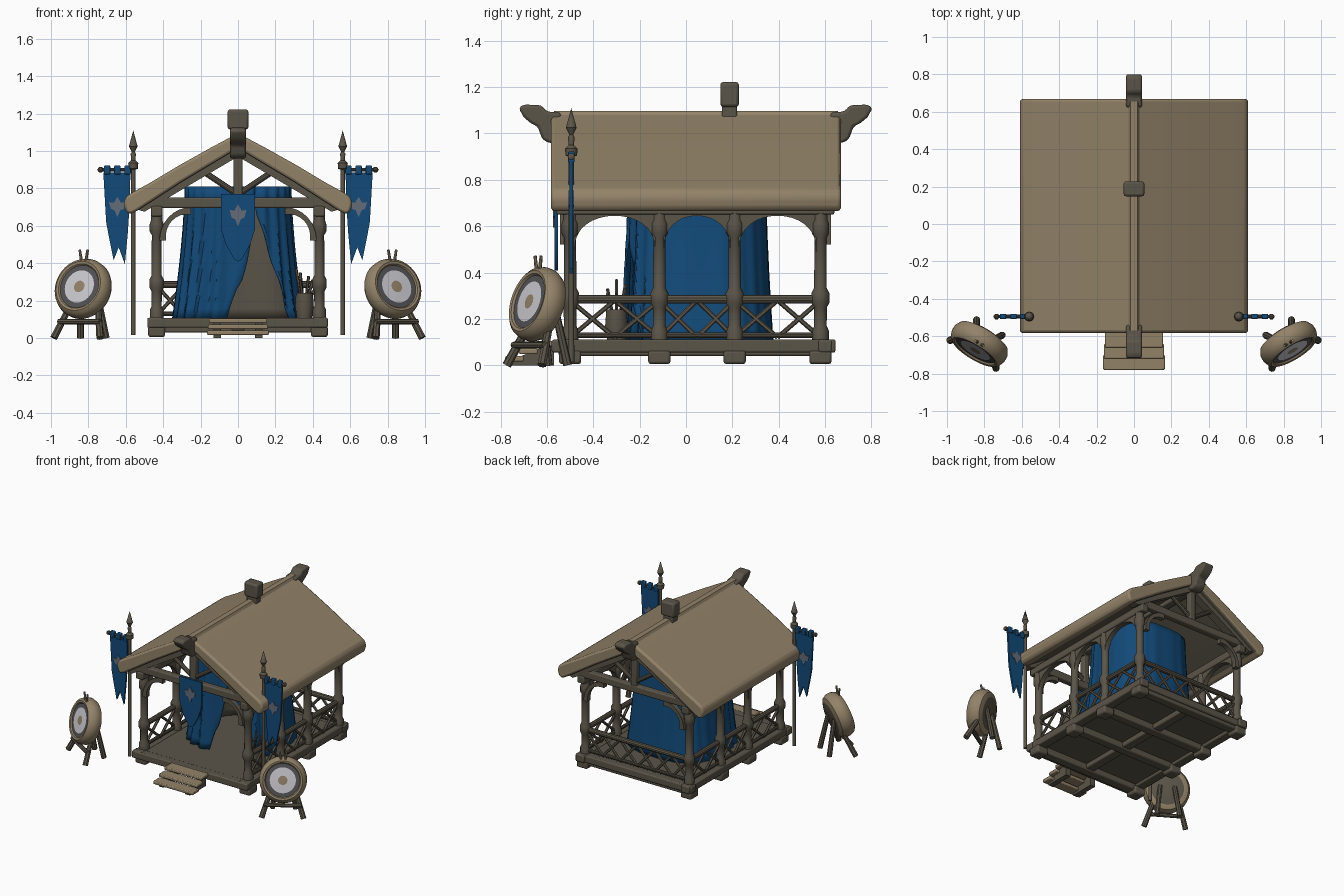
import bpy, bmesh, math
from mathutils import Vector, Matrix

if "Cube" in bpy.data.objects:
    bpy.data.objects.remove(bpy.data.objects["Cube"])

def mat(name, r, g, b):
    m = bpy.data.materials.new(name)
    m.diffuse_color = (r, g, b, 1)
    m.use_nodes = True
    m.node_tree.nodes["Principled BSDF"].inputs["Base Color"].default_value = m.diffuse_color
    return m

TAN = mat("thatch_tan", 0.29, 0.225, 0.14)
WOOD = mat("dark_wood", 0.105, 0.09, 0.066)
BLUE = mat("blue_cloth", 0.006, 0.068, 0.19)
WHITE = mat("target_white", 0.58, 0.58, 0.62)
SLATE = mat("slate_emblem", 0.13, 0.15, 0.19)
RING = mat("target_ring", 0.085, 0.085, 0.09)

def finish(name, bm, mats, bevel=0, thick=0):
    bmesh.ops.recalc_face_normals(bm, faces=bm.faces)
    me = bpy.data.meshes.new(name)
    bm.to_mesh(me)
    bm.free()
    for m in mats:
        me.materials.append(m)
    ob = bpy.data.objects.new(name, me)
    bpy.context.collection.objects.link(ob)
    if thick:
        md = ob.modifiers.new("thickness", 'SOLIDIFY')
        md.thickness = thick
    if bevel:
        md = ob.modifiers.new("soft_edges", 'BEVEL')
        md.width, md.segments, md.limit_method = bevel, 2, 'ANGLE'
    return ob

def box(name, x0, x1, y0, y1, z0, z1, m=WOOD, bevel=0.008):
    bm = bmesh.new()
    bmesh.ops.create_cube(bm, size=1)
    for v in bm.verts:
        v.co = Vector(((x0 + x1) / 2 + v.co.x * (x1 - x0), (y0 + y1) / 2 + v.co.y * (y1 - y0),
                       (z0 + z1) / 2 + v.co.z * (z1 - z0)))
    return finish(name, bm, [m], bevel)

def rod(name, a, b, r, r2=None, m=WOOD, n=10):
    a, b = Vector(a), Vector(b)
    bm = bmesh.new()
    bmesh.ops.create_cone(bm, cap_ends=True, segments=n, radius1=r, radius2=r if r2 is None else r2,
                          depth=(b - a).length)
    rot = (b - a).to_track_quat('Z', 'Y').to_matrix().to_4x4()
    bm.transform(Matrix.Translation((a + b) / 2) @ rot)
    return finish(name, bm, [m])

def prism(name, pts, axis, a, b, m=WOOD, bevel=0.0):
    # polygon (u, v) extruded along axis 'x' -> (y, z) or 'y' -> (x, z)
    put = (lambda u, v, d: (d, u, v)) if axis == 'x' else (lambda u, v, d: (u, d, v))
    bm = bmesh.new()
    lo = [bm.verts.new(put(u, v, a)) for u, v in pts]
    hi = [bm.verts.new(put(u, v, b)) for u, v in pts]
    bm.faces.new(lo)
    bm.faces.new(hi)
    for i in range(len(pts)):
        j = (i + 1) % len(pts)
        bm.faces.new((lo[i], lo[j], hi[j], hi[i]))
    return finish(name, bm, [m], bevel)

def lathe(name, prof, mats, matrix, n=32):
    # prof rows: radius, height, material index of the band that follows
    bm = bmesh.new()
    rings = [[bm.verts.new((r * math.cos(k * math.tau / n), r * math.sin(k * math.tau / n), h))
              for k in range(n)] for r, h, _ in prof]
    for i in range(len(prof) - 1):
        for k in range(n):
            q = (k + 1) % n
            f = bm.faces.new((rings[i][k], rings[i][q], rings[i + 1][q], rings[i + 1][k]))
            f.material_index = prof[i][2]
    bmesh.ops.remove_doubles(bm, verts=bm.verts, dist=1e-5)
    bm.transform(matrix)
    return finish(name, bm, mats)

# ---- roof: curved gable slab, wooden underside
half = [(0.0, 1.095), (0.15, 1.015), (0.32, 0.92), (0.47, 0.83), (0.565, 0.778), (0.6, 0.755), (0.612, 0.72),
        (0.6, 0.675), (0.575, 0.662), (0.54, 0.68), (0.3, 0.835), (0.0, 1.015)]
outline = half + [(-x, z) for x, z in half[-2:0:-1]]
roof = prism("roof", outline, 'y', -0.582, 0.668, TAN, 0.015)
roof.data.materials.append(WOOD)
for p in roof.data.polygons:
    if p.normal.z < -0.3 and abs(p.center.x) < 0.54:
        p.material_index = 1
prism("ridge_cap", [(-0.035, 1.07), (0.035, 1.07), (0.02, 1.097), (-0.02, 1.097)], 'y', -0.57, 0.655, TAN)
box("chimney_neck", -0.04, 0.04, 0.155, 0.22, 1.03, 1.14)
box("chimney_top", -0.055, 0.055, 0.148, 0.228, 1.115, 1.222, bevel=0.012)

# ---- ridge horns, gable frames front and back
horn = [(-0.54, 1.09), (-0.6, 1.095), (-0.625, 1.122), (-0.7, 1.125), (-0.722, 1.11), (-0.7, 1.07), (-0.67, 1.045),
        (-0.64, 1.03), (-0.62, 0.975), (-0.59, 0.958), (-0.54, 0.965)]
for s, end in ((1, "front"), (-1, "back")):
    fy = lambda y: y if s == 1 else 0.083 - y
    prism(end + "_ridge_horn", [(fy(y), z) for y, z in horn], 'x', -0.043, 0.043, WOOD, 0.012)
    y = fy(-0.525)
    box(end + "_tie_beam", -0.52, 0.52, y - 0.025, y + 0.025, 0.695, 0.75)
    box(end + "_king_post", -0.025, 0.025, y - 0.022, y + 0.022, 0.74, 1.03)
    for t in (-1, 1):
        prism(end + "_rafter", [(0, 1.035), (t * 0.55, 0.69), (t * 0.5, 0.675), (0, 0.97)], 'y', y - 0.03, y + 0.03)
        rod(end + "_strut", (t * 0.02, y, 0.78), (t * 0.2, y, 0.9), 0.016)
        # curved brace between post and tie beam
        arc = [(t * (0.42 - 0.17 * (1 - math.cos(a))), 0.52 + 0.18 * math.sin(a))
               for a in (i * math.pi / 16 for i in range(9))]
        inner = [(x - t * 0.035 * (1 - i / 8), z - 0.04 * i / 8) for i, (x, z) in enumerate(arc)]
        prism(end + "_brace", arc + inner[::-1], 'y', y - 0.018, y + 0.018)
box("ridge_beam", -0.03, 0.03, -0.56, 0.64, 0.97, 1.03)

# ---- platform
box("floor", -0.46, 0.46, -0.56, 0.62, 0.075, 0.105)
PY = (-0.5, -0.115, 0.21, 0.58)
for s in (-1, 1):
    box("side_sill", s * 0.44 - 0.035, s * 0.44 + 0.035, -0.575, 0.645, 0.055, 0.112)
for y in (-0.55, 0.6):
    box("end_sill", -0.485, 0.48, y - 0.03, y + 0.03, 0.055, 0.108)
for y in PY:
    box("floor_joist", -0.45, 0.45, y - 0.035, y + 0.035, 0.03, 0.08)
    for s in (-1, 1):
        box("foot", s * 0.435 - 0.045, s * 0.435 + 0.045, y - 0.048, y + 0.048, 0.005, 0.065, bevel=0.012)
box("centre_joist", -0.035, 0.035, -0.55, 0.6, 0.04, 0.08)

# ---- posts, side arches and lattice railings
def lattice(name, a, b, count):
    a, b = Vector(a), Vector(b)
    rod(name + "_top", a + Vector((0, 0, 0.285)), b + Vector((0, 0, 0.285)), 0.019)
    rod(name + "_bottom", a + Vector((0, 0, 0.13)), b + Vector((0, 0, 0.13)), 0.012)
    for i in range(count):
        p, q = a.lerp(b, i / count), a.lerp(b, (i + 1) / count)
        for u, v in ((p, q), (q, p)):
            rod(name + "_slat", u + Vector((0, 0, 0.12)), v + Vector((0, 0, 0.28)), 0.01, n=6)

for s in (-1, 1):
    x = s * 0.435
    for y in PY:
        lathe("post", [(0, 0.1, 0), (0.036, 0.1, 0), (0.036, 0.15, 0), (0.027, 0.17, 0), (0.028, 0.25, 0),
                       (0.039, 0.27, 0), (0.039, 0.31, 0), (0.027, 0.335, 0), (0.026, 0.55, 0), (0.037, 0.57, 0),
                       (0.037, 0.61, 0), (0.03, 0.63, 0), (0.03, 0.7, 0), (0, 0.7, 0)],
              [WOOD], Matrix.Translation((x, y, 0)), 12)
    box("wall_plate", x - 0.03, x + 0.03, -0.56, 0.64, 0.65, 0.705)
    for y0, y1 in zip(PY, PY[1:]):
        c, h = (y0 + y1) / 2, (y1 - y0) / 2 - 0.018
        arch = [(c - h * math.cos(i * math.pi / 16), 0.49 + 0.155 * math.sin(i * math.pi / 16) ** 0.8)
                for i in range(17)]
        prism("side_arch", [(y0, 0.49)] + arch + [(y1, 0.49), (y1, 0.67), (y0, 0.67)], 'x', x - 0.018, x + 0.018)
        lattice("side_rail", (x, y0, 0), (x, y1, 0), 2)
lattice("back_rail", (-0.435, 0.58, 0), (0.435, 0.58, 0), 6)

# ---- steps with tan treads
for i, (y0, y1, z) in enumerate(((-0.78, -0.7, 0.04), (-0.72, -0.64, 0.072), (-0.66, -0.57, 0.104))):
    w = 0.165 - 0.005 * i
    box("step_tread", -w, w, y0, y1, z - 0.024, z, TAN, 0.006)
for x in (-0.11, 0.11):
    prism("step_stringer", [(-0.76, 0.0), (-0.76, 0.02), (-0.6, 0.085), (-0.57, 0.085), (-0.57, 0.0)], 'x',
          x - 0.02, x + 0.02)

# ---- draped tent with split front, plus inner lining
def tent(name, m, shrink, lo, hi):
    bm, N, Z = bmesh.new(), 120, 14
    grid = []
    for j in range(Z + 1):
        k = j / Z
        z = 0.108 + k * 0.702
        t = max(0.0, (0.68 - z) / 0.572)
        a0, a1 = (0.2 + 0.61 * t, math.tau + 0.2 - 0.28 * t) if lo is None else (lo, hi)
        flare = (1 - k) ** 1.6
        row = []
        for i in range(N + 1):
            a = a0 + (a1 - a0) * i / N
            front = max(0, math.cos(a))
            fold = (0.003 + 0.012 * front) * math.sin(a * 22) * (0.4 + 0.6 * (1 - k)) if lo is None else 0
            sp = lambda v: math.copysign(abs(v) ** 0.7, v)
            rx, ry = 0.285 + 0.065 * flare + fold - shrink, 0.295 + 0.03 * flare + fold - shrink
            row.append(bm.verts.new((rx * sp(math.sin(a)), 0.05 - ry * sp(math.cos(a)), z)))
        grid.append(row)
    for r0, r1 in zip(grid, grid[1:]):
        for i in range(N):
            bm.faces.new((r0[i], r0[i + 1], r1[i + 1], r1[i]))
    finish(name, bm, [m], thick=0.008)
tent("tent_curtain", BLUE, 0, None, None)
tent("tent_lining", WOOD, 0.022, math.pi * 0.5, math.pi * 1.5)

# ---- shield pennant on the front beam
shield = [(-0.092, 0.77), (0.092, 0.77), (0.09, 0.58), (0.065, 0.5), (0.02, 0.42), (0, 0.408),
          (-0.02, 0.42), (-0.065, 0.5), (-0.09, 0.58)]
prism("shield_pennant", shield, 'y', -0.568, -0.553, BLUE)
leaf = [(0, 0.06), (0.02, 0.025), (0.045, 0.03), (0.035, -0.01), (0.015, -0.02), (0, -0.06)]
leaf += [(-x, z) for x, z in leaf[-2:0:-1]]
prism("shield_emblem", [(x, 0.655 + z) for x, z in leaf], 'y', -0.573, -0.567, SLATE)

# ---- banner poles and swallow-tailed banners
for s in (-1, 1):
    px, py = s * 0.56, -0.495
    lathe("banner_pole", [(0, 0.015, 0), (0.013, 0.015, 0), (0.011, 0.9, 0), (0.025, 0.905, 0), (0.027, 0.935, 0),
                          (0.012, 0.95, 0), (0.014, 0.985, 0), (0.008, 0.995, 0), (0.023, 1.025, 0), (0.0, 1.11, 0)],
          [WOOD], Matrix.Translation((px, py, 0)), 12)
    rod("banner_crossbar", (px, py, 0.9), (s * 0.74, py, 0.9), 0.009)
    lathe("crossbar_knob", [(0, -0.018, 0), (0.015, -0.008, 0), (0.015, 0.008, 0), (0, 0.018, 0)], [WOOD],
          Matrix.Translation((s * 0.735, py, 0.9)) @ Matrix.Rotation(math.pi / 2, 4, 'Y'), 10)
    cloth = [(0.575, 0.885), (0.72, 0.885), (0.705, 0.62), (0.69, 0.54), (0.665, 0.415), (0.638, 0.485),
             (0.605, 0.395), (0.59, 0.55), (0.58, 0.7)]
    prism("banner_cloth", [(s * x, z) for x, z in cloth], 'y', py - 0.007, py + 0.007, BLUE)
    for x in (0.59, 0.645, 0.7):
        box("banner_loop", s * x - 0.017, s * x + 0.017, py - 0.014, py + 0.014, 0.875, 0.922, BLUE, 0.005)
    prism("banner_emblem", [(s * 0.645 + x, 0.7 + z * 0.9) for x, z in leaf], 'y', py - 0.011, py + 0.011, SLATE)

# ---- archery targets on stands
for s in (-1, 1):
    c = Vector((s * 0.825, -0.638, 0.262))
    flat = Vector((s * 0.52, -0.854, 0))
    side = Vector((0.854, s * 0.52, 0))
    nrm = (flat + Vector((0, 0, 0.3))).normalized()
    M = Matrix.Translation(c) @ nrm.to_track_quat('Z', 'Y').to_matrix().to_4x4()
    lathe("target", [(0, -0.055, 0), (0.115, -0.055, 1), (0.148, -0.042, 1), (0.163, -0.015, 1), (0.164, 0.015, 1),
                     (0.153, 0.045, 1), (0.137, 0.058, 1), (0.124, 0.055, 1), (0.118, 0.046, 2), (0.09, 0.047, 3),
                     (0.032, 0.048, 1), (0, 0.05, 1)], [WOOD, TAN, RING, WHITE], M, 40)
    for t in (-1, 1):
        low = c + side * t * 0.145 + flat * 0.07
        rod("target_front_leg", (low.x, low.y, 0), c + side * t * 0.09 - Vector((0, 0, 0.1)), 0.02, 0.017, n=8)
        low = c + side * t * 0.08 - flat * 0.1
        rod("target_back_leg", (low.x, low.y, 0), c + side * t * 0.05 - flat * 0.05, 0.019, 0.016, n=8)
        top = c + side * t * 0.01 + Vector((0, 0, 0.13))
        rod("target_peg", top, top + side * t * 0.015 + Vector((0, 0, 0.08)), 0.009, 0.007, TAN, 8)
    rod("target_crossbar", c - side * 0.13 + flat * 0.045 - Vector((0, 0, 0.175)),
        c + side * 0.13 + flat * 0.045 - Vector((0, 0, 0.175)), 0.015, n=8)

# ---- arrow barrel inside the right railing
lathe("arrow_barrel", [(0, 0.105, 0), (0.04, 0.105, 0), (0.05, 0.17, 0), (0.045, 0.24, 0), (0.035, 0.24, 0),
                       (0, 0.2, 0)], [WOOD], Matrix.Translation((0.355, -0.3, 0)), 14)
for i in range(6):
    a = i * math.tau / 6
    u, v = math.cos(a), math.sin(a)
    rod("arrow", (0.355 + 0.015 * u, -0.3 + 0.015 * v, 0.2),
        (0.355 + 0.045 * u, -0.3 + 0.045 * v, 0.31 + 0.02 * (i % 4)), 0.008, n=6)

# ---- smooth shading with sharp edges
bpy.ops.object.select_all(action='SELECT')
bpy.context.view_layer.objects.active = roof
bpy.ops.object.shade_smooth_by_angle(angle=math.radians(35))
